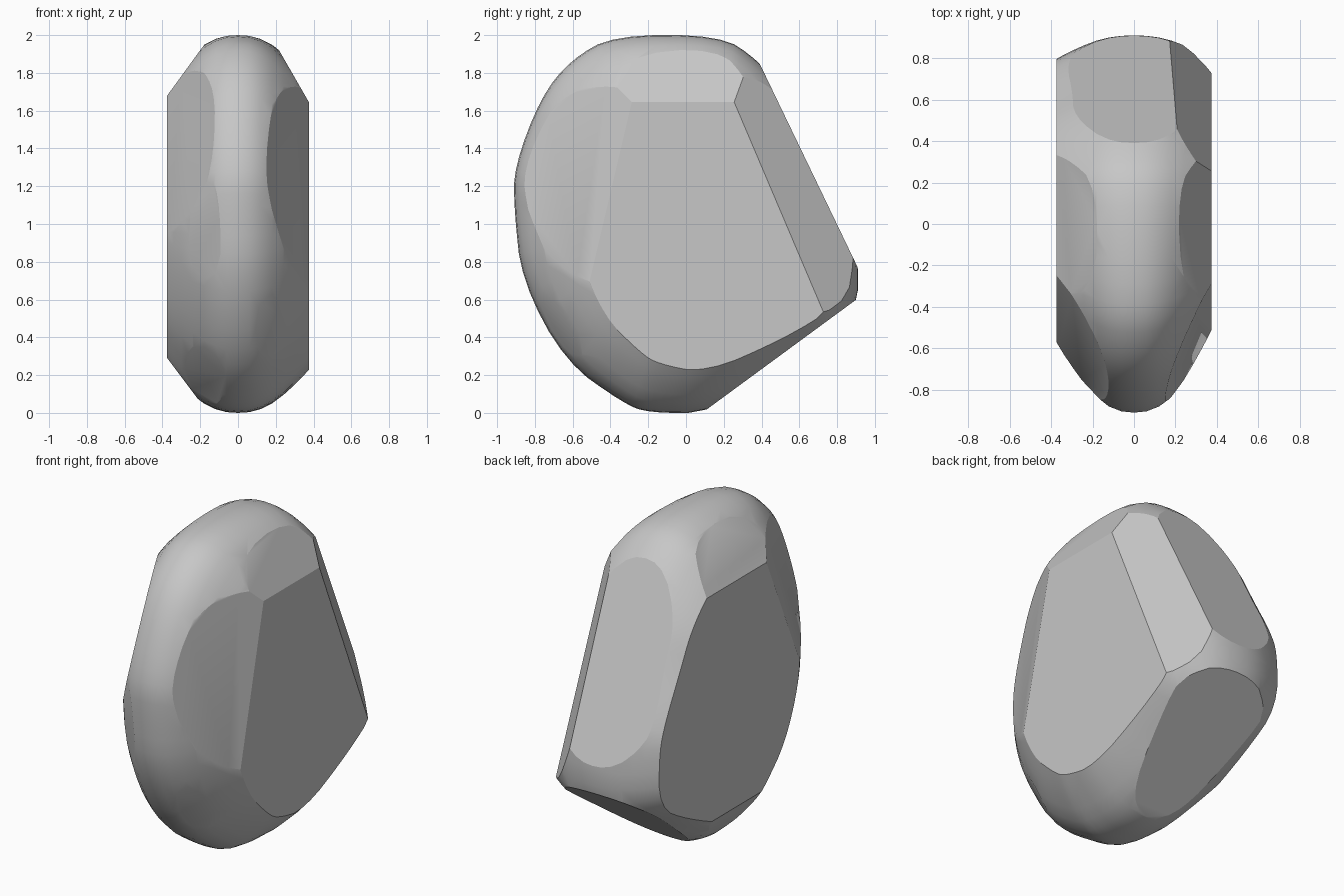
import bpy, bmesh
from mathutils import Vector

cube = bpy.data.objects.get("Cube")
if cube:
    bpy.data.objects.remove(cube, do_unlink=True)

# Side outline of the boulder as (y, z)
outline = [(-.38, 2), (.18, 2), (.38, 1.87), (.58, 1.64), (.7, 1.38),
           (.84, 1.1), (.91, .9), (.91, .5), (.62, .28), (.14, 0),
           (-.2, 0), (-.33, .05), (-.64, .27), (-.87, .7), (-.91, 1.08),
           (-.91, 1.3), (-.77, 1.67), (-.61, 1.87)]

# Outline size at each distance from the middle
sections = [(0, 1), (.06, .996), (.12, .98), (.18, .95), (.24, .905),
            (.3, .85), (.34, .81), (.375, .77)]

# Flat chipped facets: point and outward direction
facets = [((.19, -.76, 1.3), (.36, -.17, .04)),     # front, +x
          ((-.18, -.65, 1.6), (-.85, -.45, .2)),    # front, -x
          ((.2, .1, 1.95), (.87, 0, .5)),           # top, +x
          ((-.2, .1, 1.92), (-.81, 0, .59)),        # top, -x
          ((.36, .38, 1.4), (.22, .16, .068)),      # back, +x
          ((0, .635, 1.34), (0, .9, .433)),         # back
          ((0, .53, .327), (0, .592, -.806)),       # underside
          ((.1, -.62, .3), (.084, -.094, -.057)),   # low front, +x
          ((-.25, -.41, .28), (-.55, -.45, -.6)),   # low front, -x
          ((-.2, -.77, .8), (-.24, -.28, -.03)),    # middle front, -x
          ((-.3, 0, .19), (-.8, 0, -.6))]           # bottom, -x


def soften(points):
    """Cut every corner of a closed outline."""
    result = []
    for i, p in enumerate(points):
        a, b = Vector(p), Vector(points[(i + 1) % len(points)])
        result += [a.lerp(b, .25), a.lerp(b, .75)]
    return result


def section_point(p, x, size):
    """Shrink an outline point, more at the front and less at the back."""
    taper = 1 - .5 * p[0] if p[0] > 0 else 1 - .65 * p[0]
    s = 1 - (1 - size) * taper
    return x, p[0] * s, 1 + (p[1] - 1) * s


# Loft the outline across the width
profile = soften(soften(outline))
rings = [(-x, s) for x, s in reversed(sections[1:])] + sections
bm = bmesh.new()
loops = [[bm.verts.new(section_point(p, x, s)) for p in profile] for x, s in rings]
for a, b in zip(loops, loops[1:]):
    for i in range(len(a)):
        j = (i + 1) % len(a)
        bm.faces.new((a[i], a[j], b[j], b[i]))
bm.faces.new(loops[0])
bm.faces.new(loops[-1])

# Slice off the facets and cap them
for point, direction in facets:
    cut = bmesh.ops.bisect_plane(bm, geom=bm.verts[:] + bm.edges[:] + bm.faces[:],
                                 plane_co=point, plane_no=direction, clear_outer=True)
    edges = [e for e in cut["geom_cut"] if isinstance(e, bmesh.types.BMEdge)]
    if edges:
        bmesh.ops.holes_fill(bm, edges=edges, sides=0)
bmesh.ops.remove_doubles(bm, verts=bm.verts[:], dist=.002)
bmesh.ops.recalc_face_normals(bm, faces=bm.faces[:])

mesh = bpy.data.meshes.new("boulder")
bm.to_mesh(mesh)
bm.free()
boulder = bpy.data.objects.new("boulder", mesh)
bpy.context.collection.objects.link(boulder)

# Plain stone colour
stone = bpy.data.materials.new("grey stone")
stone.use_nodes = True
colour = (.57, .57, .57, 1)
stone.diffuse_color = colour
stone.node_tree.nodes["Principled BSDF"].inputs["Base Color"].default_value = colour
mesh.materials.append(stone)

# Smooth rounding between crisp facets
bpy.ops.object.select_all(action="DESELECT")
boulder.select_set(True)
bpy.context.view_layer.objects.active = boulder
bpy.ops.object.shade_smooth_by_angle(angle=.33)
